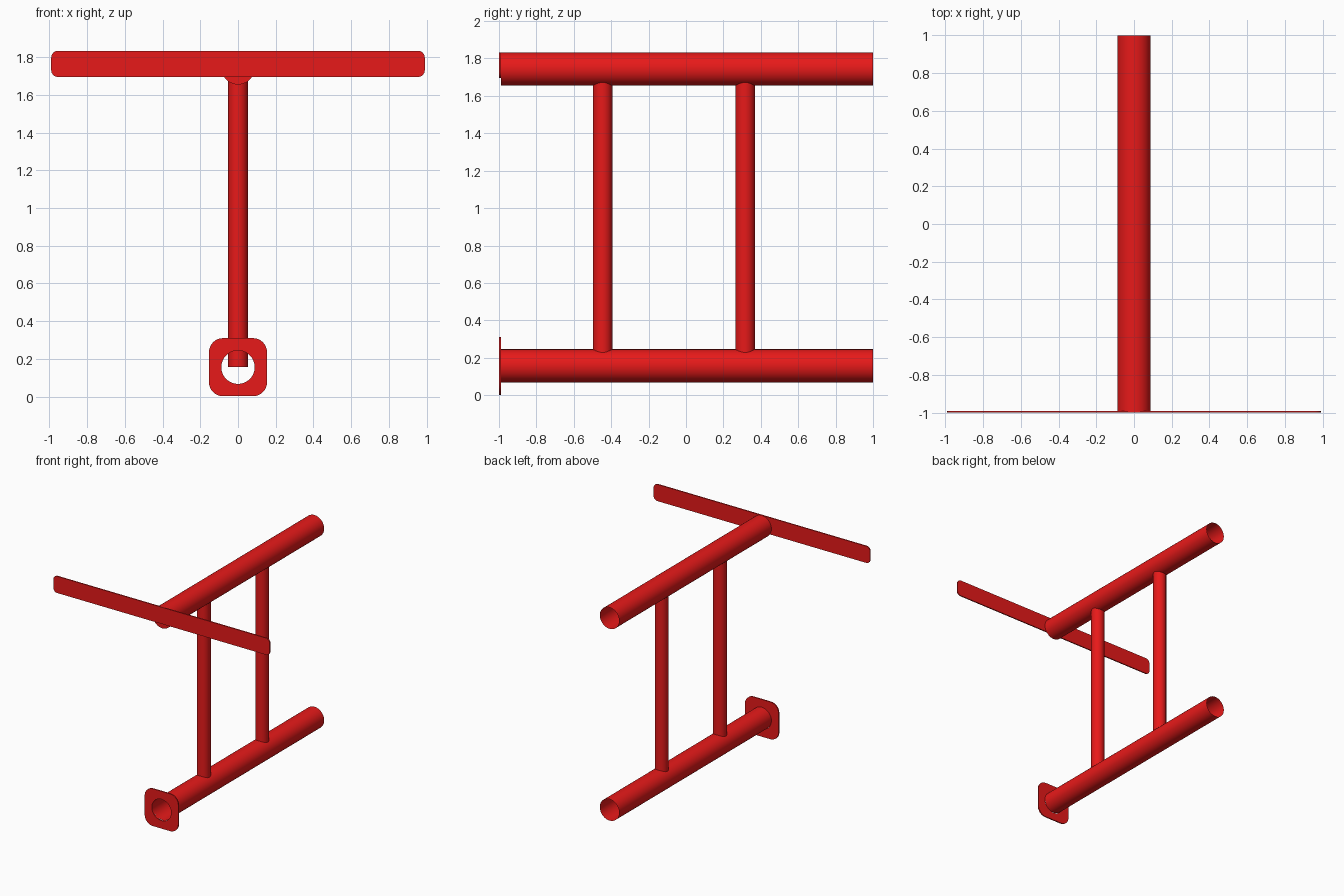
import bpy, bmesh
from math import pi, cos, sin, radians
from mathutils import Matrix

if "Cube" in bpy.data.objects:
    bpy.data.objects.remove(bpy.data.objects["Cube"])

LOW, HIGH = 0.157, 1.743      # heights of the two rail axes
R_RAIL, R_POST = 0.0885, 0.052
T = 0.01                      # plate thickness
SIDES = 36

red = bpy.data.materials.new("red_paint")
red.diffuse_color = (0.8, 0.01, 0.01, 1)
red.use_nodes = True
red.node_tree.nodes["Principled BSDF"].inputs["Base Color"].default_value = red.diffuse_color


def finish(name, bm):
    mesh = bpy.data.meshes.new(name)
    bm.to_mesh(mesh)
    bm.free()
    mesh.materials.append(red)
    ob = bpy.data.objects.new(name, mesh)
    bpy.context.collection.objects.link(ob)
    bpy.context.view_layer.objects.active = ob
    ob.select_set(True)
    bpy.ops.object.shade_smooth_by_angle(angle=radians(30))
    ob.select_set(False)
    return ob


def tube(name, radius, length, matrix, cap_top=False):
    """Thin open pipe along local z, optionally closed at its +z end."""
    bm = bmesh.new()
    bmesh.ops.create_cone(bm, cap_ends=True, segments=SIDES, radius1=radius,
                          radius2=radius, depth=length)
    caps = [f for f in bm.faces if abs(f.normal.z) > 0.9
            and not (cap_top and f.normal.z > 0)]
    bmesh.ops.delete(bm, geom=caps, context='FACES_ONLY')
    bm.transform(matrix)
    return finish(name, bm)


def plate(name, half_w, half_h, corner, z, hole=0):
    """Rounded plate facing the front, optionally with a round hole."""
    n = SIDES // 4
    outer, inner = [], []
    for k in range(SIDES):
        c, j = divmod(k, n)
        a = pi / 2 * (c + j / (n - 1))
        sx, sz = ((1, 1), (-1, 1), (-1, -1), (1, -1))[c]
        outer.append((sx * (half_w - corner) + corner * cos(a),
                      sz * (half_h - corner) + corner * sin(a)))
        b = 2 * pi * (k + 0.5) / SIDES
        inner.append((hole * cos(b), hole * sin(b)))
    bm = bmesh.new()
    ring = lambda pts: [bm.verts.new((x, -1, z + h)) for x, h in pts]
    o = ring(outer)
    if hole:
        i = ring(inner)
        for k in range(SIDES):
            m = (k + 1) % SIDES
            bm.faces.new((o[k], o[m], i[m], i[k]))
    else:
        bm.faces.new(o)
    ext = bmesh.ops.extrude_face_region(bm, geom=bm.faces[:], use_keep_orig=True)
    moved = [v for v in ext["geom"] if isinstance(v, bmesh.types.BMVert)]
    bmesh.ops.translate(bm, vec=(0, T, 0), verts=moved)
    bmesh.ops.recalc_face_normals(bm, faces=bm.faces[:])
    return finish(name, bm)


# Horizontal rails, the upper one closed behind the cross bar
for name, z, cap in (("lower_rail", LOW, False), ("upper_rail", HIGH, True)):
    tube(name, R_RAIL, 2 - T,
         Matrix.Translation((0, T / 2, z)) @ Matrix.Rotation(pi / 2, 4, 'X'), cap)

# Upright posts running between the rail axes
for name, y in (("front_post", -0.446), ("back_post", 0.316)):
    tube(name, R_POST, HIGH - LOW, Matrix.Translation((0, y, (LOW + HIGH) / 2)))

# Front plates
plate("cross_bar", 0.99, 0.069, 0.035, 1.764)
plate("mounting_flange", 0.154, 0.154, 0.075, 0.156, hole=R_RAIL)
